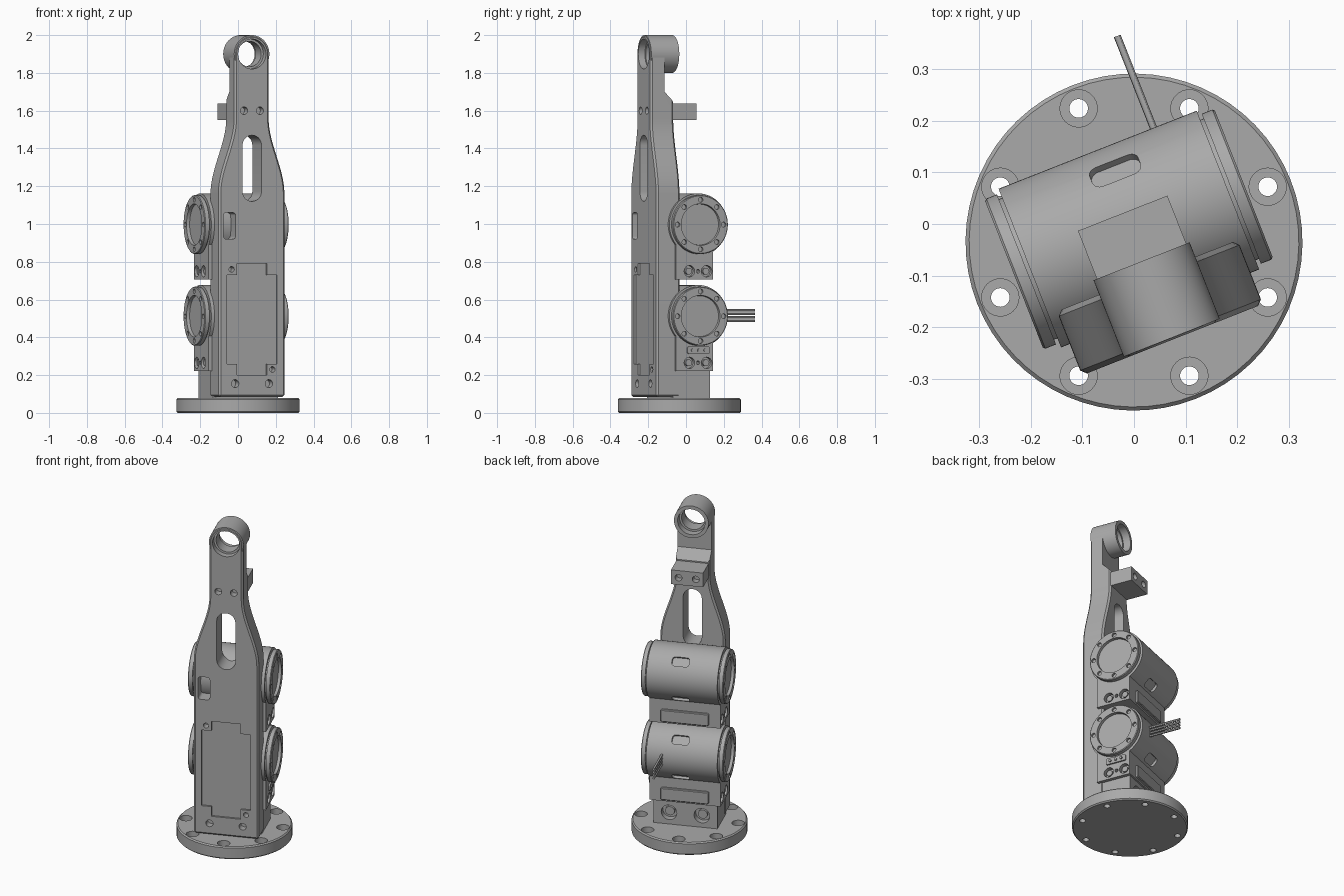
import bpy, bmesh, math
from mathutils import Matrix, Vector

cube = bpy.data.objects.get("Cube")
if cube:
    bpy.data.objects.remove(cube, do_unlink=True)

metal = bpy.data.materials.new("machined grey")
metal.use_nodes = True
GREY = (0.4, 0.4, 0.4, 1)
metal.diffuse_color = GREY
metal.node_tree.nodes["Principled BSDF"].inputs["Base Color"].default_value = GREY
parts = []


# ---- helpers -------------------------------------------------------------
def finish(bm, name, keep=True):
    bmesh.ops.recalc_face_normals(bm, faces=bm.faces)
    mesh = bpy.data.meshes.new(name)
    bm.to_mesh(mesh)
    bm.free()
    obj = bpy.data.objects.new(name, mesh)
    bpy.context.collection.objects.link(obj)
    mesh.materials.append(metal)
    if keep:
        parts.append(obj)
    else:
        obj.hide_render = True
    return obj


def prism(name, pts, axis, lo, hi, keep=True):
    """Extrude a flat outline along one axis."""
    place = {"x": lambda a, b, t: (t, a, b), "y": lambda a, b, t: (a, t, b),
             "z": lambda a, b, t: (a, b, t)}[axis]
    bm = bmesh.new()
    face = bm.faces.new([bm.verts.new(place(a, b, lo)) for a, b in pts])
    new = bmesh.ops.extrude_face_region(bm, geom=[face])["geom"]
    shift = Vector(place(0, 0, hi - lo))
    bmesh.ops.translate(bm, vec=shift, verts=[v for v in new if isinstance(v, bmesh.types.BMVert)])
    return finish(bm, name, keep)


def circle(a, b, r, n=32):
    return [(a + r * math.cos(math.tau * i / n), b + r * math.sin(math.tau * i / n)) for i in range(n)]


def rect(a0, a1, b0, b1):
    return [(a0, b0), (a1, b0), (a1, b1), (a0, b1)]


def rounded(a, b, w, h, r, n=8):
    pts = []
    for k, (sa, sb) in enumerate([(1, 1), (-1, 1), (-1, -1), (1, -1)]):
        for i in range(n + 1):
            t = math.pi / 2 * (k + i / n)
            pts.append((a + sa * (w / 2 - r) + r * math.cos(t), b + sb * (h / 2 - r) + r * math.sin(t)))
    return pts


def cutter(pts, axis, lo, hi):
    return prism("cutter", pts, axis, lo, hi, keep=False)


def apply(obj, mod):
    bpy.context.view_layer.objects.active = obj
    bpy.ops.object.modifier_apply(modifier=mod.name)


def cut(obj, cutters):
    """Subtract all the cutters at once, then discard them."""
    bm = bmesh.new()
    for c in cutters:
        bm.from_mesh(c.data)
        bpy.data.objects.remove(c, do_unlink=True)
    tool = finish(bm, "cutter", keep=False)
    mod = obj.modifiers.new("cut", "BOOLEAN")
    mod.operation, mod.solver, mod.object = "DIFFERENCE", "EXACT", tool
    apply(obj, mod)
    bpy.data.objects.remove(tool, do_unlink=True)


def bevel(obj, width):
    mod = obj.modifiers.new("bevel", "BEVEL")
    mod.width, mod.segments, mod.angle_limit = width, 1, math.radians(50)
    apply(obj, mod)


# ---- base flange with eight counterbored holes ---------------------------
base = prism("base_flange", circle(0, 0, 0.326, 64), "z", 0, 0.078)
bevel(base, 0.007)
spots = [(0.28 * math.cos(t), 0.28 * math.sin(t))
         for t in (math.radians(1 + 45 * k) for k in range(8))]
cut(base, [cutter(circle(x, y, 0.018), "z", -0.1, 0.2) for x, y in spots])
cut(base, [cutter(circle(x, y, 0.036), "z", 0.04, 0.2) for x, y in spots])

# ---- upright plate: straight, S-curved shoulder, round head --------------
FRONT, BACK, HEAD = -0.203, -0.07, 1.9
side = [(0.188, 0.085)]
for i in range(17):
    t = i / 16
    side.append((0.188 - 0.09 * t * t * (3 - 2 * t), 1.16 + 0.4 * t))
side += [(0.098 * math.cos(math.pi * i / 32), HEAD + 0.098 * math.sin(math.pi * i / 32)) for i in range(17)]
outline = side + [(-x, z) for x, z in reversed(side[:-1])]
plate = prism("upright_plate", outline, "y", FRONT, BACK)
bevel(plate, 0.01)
cut(plate, [cutter([(-0.123, 2.1), (-0.123, 1.7), (-0.06, 1.635), (0, 1.635), (0, 2.1)], "x", -0.3, 0.3)])
w1, w2, h1, h2 = 0.143, 0.085, 0.235, 0.295
top = [(w1, h1), (w2, h1), (w2, h2), (-w2, h2), (-w2, h1), (-w1, h1)]
panel = [(x, 0.495 + z) for x, z in top + [(-x, -z) for x, z in top]]
cuts = [cutter(panel, "y", -0.3, FRONT + 0.012),
        cutter(rounded(0, 1.295, 0.108, 0.35, 0.0535), "y", -0.3, 0.1),
        cutter(rounded(-0.128, 0.99, 0.068, 0.14, 0.015), "y", -0.3, -0.11)]
for x, z, r in [(-0.045, 1.6, 0.02), (0.045, 1.6, 0.02), (-0.096, 0.155, 0.021),
                (0.096, 0.155, 0.021), (-0.116, 0.76, 0.015), (0.116, 0.23, 0.015)]:
    cuts.append(cutter(circle(x, z, r, 24), "y", -0.3, FRONT + 0.045))
cut(plate, cuts)

# ---- bearing tube through the head ---------------------------------------
tube = prism("head_tube", circle(0, HEAD, 0.1, 64), "y", FRONT + 0.004, -0.04)
for obj in (plate, tube):
    cut(obj, [cutter(circle(0, HEAD, 0.067, 48), "y", -0.4, 0.2)])
    cut(obj, [cutter(circle(0, HEAD, 0.079, 48), "y", -0.4, -0.165)])
cut(tube, [cutter(circle(0, HEAD, 0.079, 48), "y", -0.085, 0.2)])

# ---- rear bracket below the head -----------------------------------------
bracket = prism("rear_bracket", rect(-0.1, 0.06, 1.55, 1.638), "x", -0.093, 0.093)
cut(bracket, [cutter(circle(x, 1.594, 0.02, 24), "y", 0.02, 0.2) for x in (-0.05, 0.05)]
    + [cutter(rounded(0, 1.295, 0.108, 0.35, 0.0535), "y", -0.3, -0.07)])

# ---- block standing on the flange ----------------------------------------
foot = prism("foot_block", rect(-0.11, 0.1, 0.078, 0.225), "x", -0.185, 0.185)
cut(foot, [cutter(circle(x, 0.15, 0.045), "y", 0.06, 0.2) for x in (-0.095, 0.095)])
for x in (-0.095, 0.095):
    prism("foot_bolt", circle(x, 0.15, 0.027, 24), "y", 0.05, 0.08)

# ---- two motors, each with end caps and a mounting block -----------------
AXIS = 0.027
cap = [(0.206, 0.165), (0.206, 0.146), (0.213, 0.146), (0.213, 0.156),
       (0.235, 0.156), (0.239, 0.152), (0.239, 0.11), (0.222, 0.108), (0.222, 0)]
profile = [(-x, r) for x, r in reversed(cap)] + cap
for label, zc in (("lower", 0.512), ("upper", 0.997)):
    centre = Vector((0, AXIS, zc))
    bm = bmesh.new()
    verts = [bm.verts.new((x, AXIS + r, zc)) for x, r in profile]
    edges = [bm.edges.new(pair) for pair in zip(verts, verts[1:])]
    bmesh.ops.spin(bm, geom=verts + edges, cent=centre, axis=(1, 0, 0), angle=math.tau, steps=72)
    bmesh.ops.remove_doubles(bm, verts=bm.verts, dist=0.0002)
    motor = finish(bm, label + "_motor")
    cuts = []
    for tilt in (-45, -135):
        c = cutter(rounded(0.017, 0, 0.1, 0.055, 0.018), "z", 0.148, 0.25)
        c.data.transform(Matrix.Translation(centre) @ Matrix.Rotation(math.radians(tilt), 4, "X"))
        cuts.append(c)
    for y, z in circle(AXIS, zc, 0.131, 8):
        for s in (-1, 1):
            lo, hi = sorted((s * 0.226, s * 0.3))
            cuts.append(cutter(circle(y, z, 0.013, 16), "x", lo, hi))
    cut(motor, cuts)

    low = zc - 0.29
    block = prism(label + "_mount_block", rect(-0.1, 0.11, low, zc), "x", -0.206, 0.206)
    cuts = []
    for s in (-1, 1):
        lo, hi = sorted((s * 0.18, s * 0.3))
        for y, r in ((-0.024, 0.03), (0.025, 0.01), (0.074, 0.03)):
            cuts.append(cutter(circle(y, low + 0.043, r, 24), "x", lo, hi))
    cut(block, cuts)
    for s in (-1, 1):
        lo, hi = sorted((s * 0.17, s * 0.198))
        for y in (-0.024, 0.074):
            prism(label + "_mount_bolt", circle(y, low + 0.043, 0.018, 20), "x", lo, hi)
    pad = prism(label + "_rear_pad", rounded(0, low + 0.05, 0.28, 0.075, 0.012), "y", 0.1, 0.126)
    bevel(pad, 0.004)

# ---- lower motor's side connector and flat lead --------------------------
prism("side_connector", rounded(0.025, 0.332, 0.125, 0.038, 0.008), "x", 0.2, 0.215)
for y in (-0.01, 0.025, 0.06):
    prism("connector_pin", circle(y, 0.332, 0.008, 12), "x", 0.21, 0.222)
for i in range(4):
    prism("lead_wire", circle(0.116, 0.488 + 0.0185 * i, 0.007, 12), "y", 0.16, 0.383)

# ---- turn the assembly on its stand and shade ----------------------------
turn = Matrix.Translation((0, -0.035, 0)) @ Matrix.Rotation(math.radians(21.5), 4, "Z")
bpy.ops.object.select_all(action="DESELECT")
for obj in parts:
    obj.data.transform(turn)
    obj.select_set(True)
bpy.context.view_layer.objects.active = base
bpy.ops.object.shade_smooth_by_angle(angle=math.radians(30))
